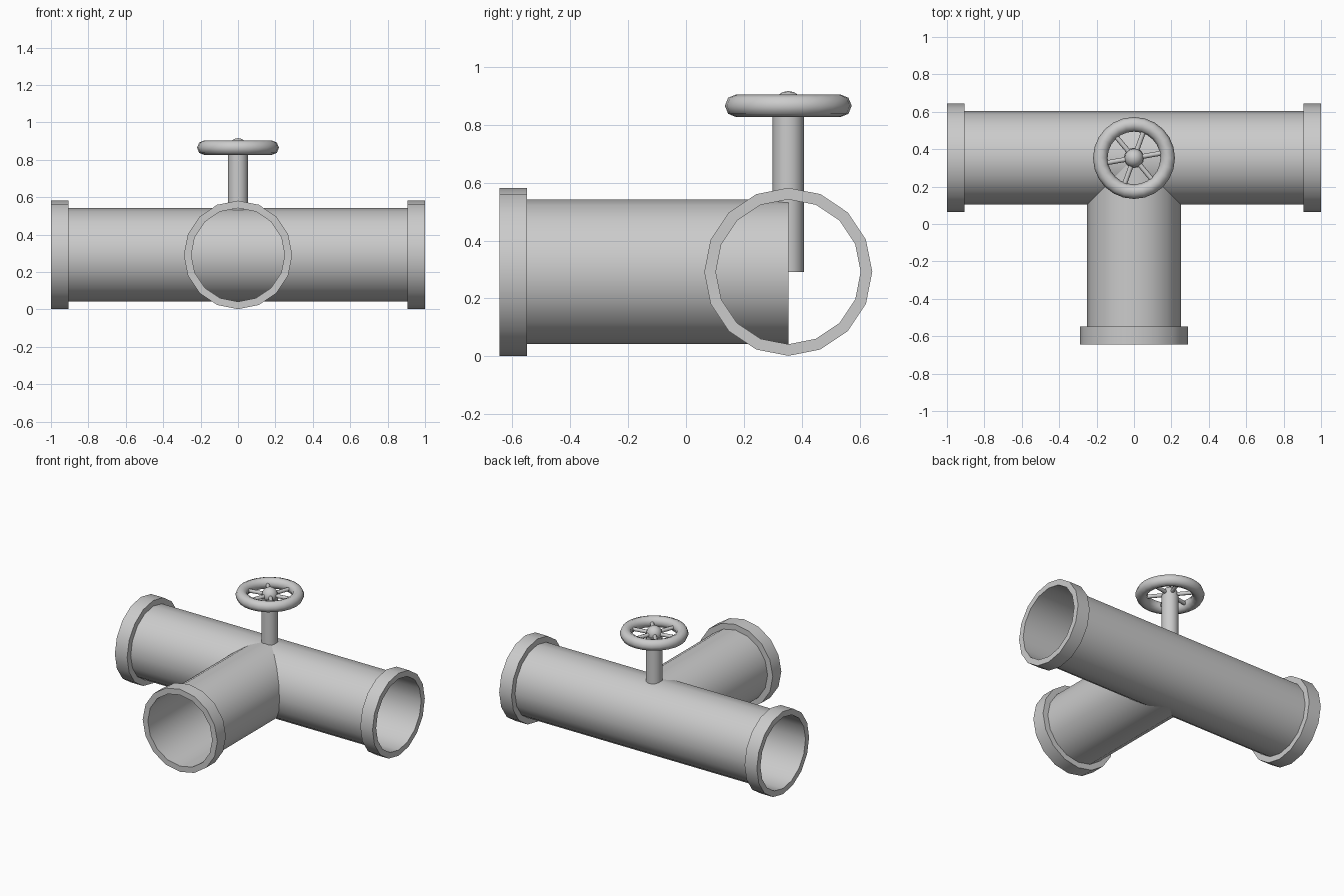
import bpy
from math import cos, sin, pi, radians
from mathutils import Matrix, Vector

cube = bpy.data.objects.get("Cube")
if cube:
    bpy.data.objects.remove(cube, do_unlink=True)

SIDES = 16
PIPE_R, FLANGE_R = 0.25, 0.29
AXIS_Y, AXIS_Z = 0.353, 0.292
WHEEL_Z = 0.865

steel = bpy.data.materials.new("grey_steel")
steel.use_nodes = True
GREY = (0.6, 0.6, 0.6, 1)
steel.diffuse_color = GREY
steel.node_tree.nodes["Principled BSDF"].inputs["Base Color"].default_value = GREY


def finish(obj, name, angle=40):
    obj.name = obj.data.name = name
    obj.data.materials.append(steel)
    bpy.ops.object.select_all(action='DESELECT')
    obj.select_set(True)
    bpy.context.view_layer.objects.active = obj
    bpy.ops.object.shade_smooth_by_angle(angle=radians(angle))
    return obj


def lathe(name, profile, origin, axis, sides=SIDES, closed=False):
    """Spin (radius, distance) pairs about an axis through origin."""
    turn = Vector((0, 0, 1)).rotation_difference(Vector(axis)).to_matrix().to_4x4()
    place = Matrix.Translation(origin) @ turn
    verts = [place @ Vector((r * cos(2 * pi * i / sides), r * sin(2 * pi * i / sides), d))
             for r, d in profile for i in range(sides)]
    n = len(profile)
    faces = []
    for k in range(n if closed else n - 1):
        a, b = k * sides, (k + 1) % n * sides
        for i in range(sides):
            j = (i + 1) % sides
            faces.append((a + i, a + j, b + j, b + i))
    mesh = bpy.data.meshes.new(name)
    mesh.from_pydata(verts, [], faces)
    obj = bpy.data.objects.new(name, mesh)
    bpy.context.collection.objects.link(obj)
    return finish(obj, name)


# Open-ended pipes: the run and the branch that meets it
centre = (0, AXIS_Y, AXIS_Z)
lathe("main_pipe", [(PIPE_R, -0.905), (PIPE_R, 0.905)], centre, (1, 0, 0))
lathe("branch_pipe", [(PIPE_R, 0), (PIPE_R, 0.905)], centre, (0, -1, 0))

# Square-edged collars on the three pipe ends
for name, axis, end in (("left_flange", (1, 0, 0), 1.0),
                        ("right_flange", (-1, 0, 0), 1.0),
                        ("front_flange", (0, -1, 0), AXIS_Y + 0.643)):
    ring = [(PIPE_R, end - 0.095), (FLANGE_R, end - 0.095), (FLANGE_R, end), (PIPE_R, end)]
    lathe(name, ring, centre, axis, closed=True)

# Valve stem rising from the pipe axis
STEM_TOP = 0.85
bpy.ops.mesh.primitive_cylinder_add(
    vertices=SIDES, radius=0.054, depth=STEM_TOP - AXIS_Z,
    location=(0, AXIS_Y, (STEM_TOP + AXIS_Z) / 2))
finish(bpy.context.object, "valve_stem")

# Handwheel: rim, hub and six spokes
hub = Vector((0, AXIS_Y, WHEEL_Z))
bpy.ops.mesh.primitive_torus_add(
    major_segments=24, minor_segments=8, major_radius=0.18, minor_radius=0.039, location=hub)
finish(bpy.context.object, "wheel_rim", 60)

bpy.ops.mesh.primitive_uv_sphere_add(segments=16, ring_count=8, radius=0.051, location=hub)
finish(bpy.context.object, "wheel_hub", 60)

for i in range(6):
    angle = radians(10 + 60 * i)
    bpy.ops.mesh.primitive_cylinder_add(
        vertices=8, radius=0.013, depth=0.14,
        location=hub + Vector((cos(angle), sin(angle), 0)) * 0.095,
        rotation=(0, pi / 2, angle))
    finish(bpy.context.object, f"wheel_spoke_{i + 1}", 60)
